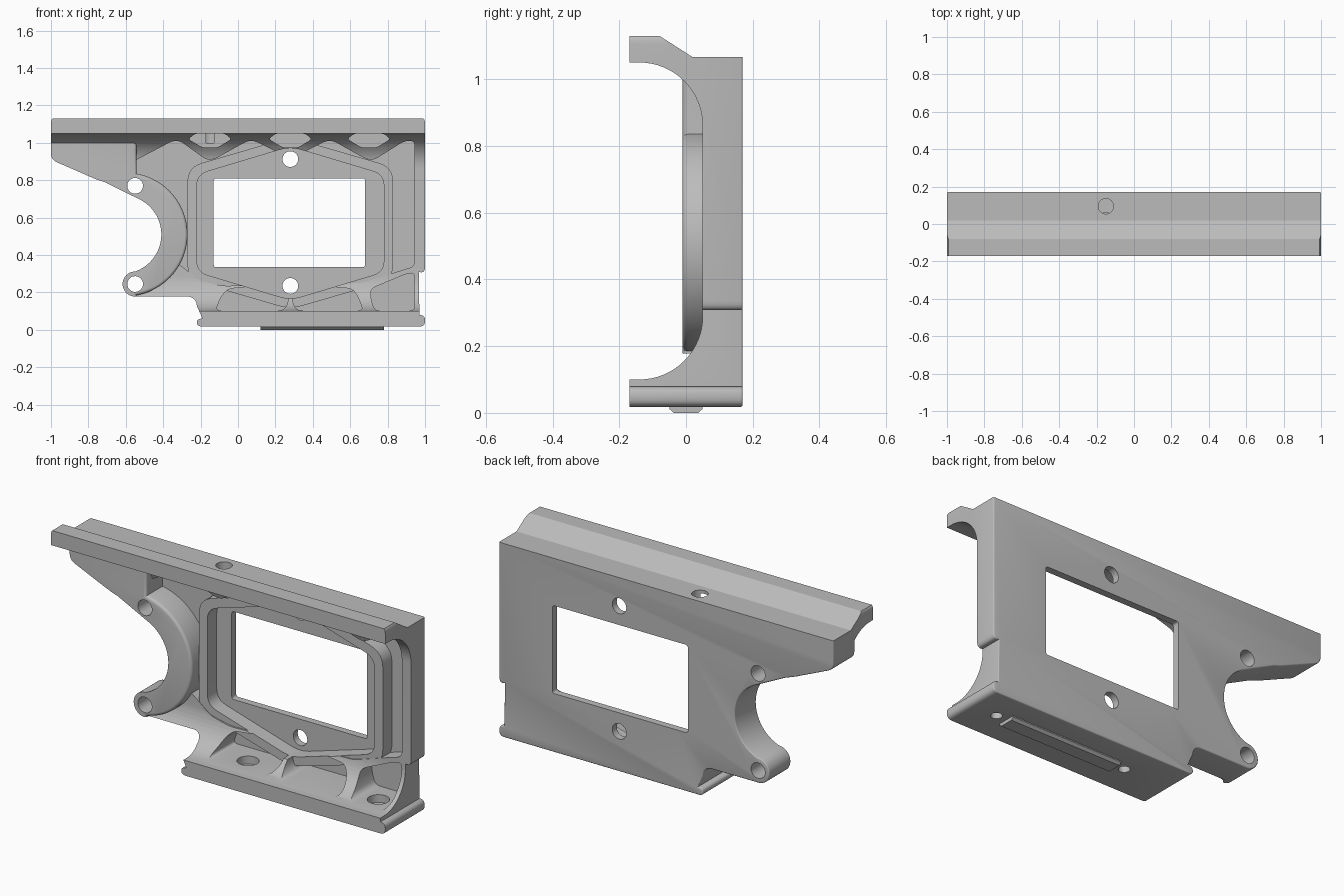
import bpy, bmesh
from math import sin, cos, radians
from mathutils import Vector

if "Cube" in bpy.data.objects:
    bpy.data.objects.remove(bpy.data.objects["Cube"])

grey = bpy.data.materials.new("machined_grey")
grey.use_nodes = True
grey.diffuse_color = (0.5, 0.5, 0.5, 1)
grey.node_tree.nodes["Principled BSDF"].inputs["Base Color"].default_value = (0.5, 0.5, 0.5, 1)


def arc(cx, cy, r, start, end, n=24):
    angles = [radians(start + (end - start) * i / n) for i in range(n + 1)]
    return [(cx + r * cos(a), cy + r * sin(a)) for a in angles]


def circle(cx, cy, r):
    return arc(cx, cy, r, 0, 360, 32)[:-1]


def rounded(points, r, n=6):
    """Round every corner of a polygon with a tangent curve."""
    out = []
    for i, p in enumerate(points):
        p = Vector(p)
        a, b = Vector(points[i - 1]) - p, Vector(points[(i + 1) % len(points)]) - p
        start = p + a.normalized() * min(r, a.length * 0.45)
        end = p + b.normalized() * min(r, b.length * 0.45)
        for k in range(n + 1):
            t = k / n
            out.append(tuple(start * (1 - t) ** 2 + p * 2 * t * (1 - t) + end * t * t))
    return out


def prism(name, points, axis, lo, hi, bevel=0):
    place = {"x": lambda a, b, d: (d, a, b),
             "y": lambda a, b, d: (a, d, b),
             "z": lambda a, b, d: (a, b, d)}[axis]
    bm = bmesh.new()
    low = [bm.verts.new(place(a, b, lo)) for a, b in points]
    high = [bm.verts.new(place(a, b, hi)) for a, b in points]
    rims = [bm.faces.new(low), bm.faces.new(high)]
    for i in range(len(points)):
        bm.faces.new((low[i - 1], low[i], high[i], high[i - 1]))
    bmesh.ops.recalc_face_normals(bm, faces=bm.faces[:])
    if bevel:
        edges = list({e for f in rims for e in f.edges})
        bmesh.ops.bevel(bm, geom=edges, offset=bevel, segments=3,
                        profile=0.5, affect="EDGES", clamp_overlap=True)
    mesh = bpy.data.meshes.new(name)
    bm.to_mesh(mesh)
    bm.free()
    mesh.materials.append(grey)
    ob = bpy.data.objects.new(name, mesh)
    bpy.context.collection.objects.link(ob)
    return ob


def combine(target, tool, operation):
    mod = target.modifiers.new("combine", "BOOLEAN")
    mod.operation, mod.object, mod.solver = operation, tool, "EXACT"
    bpy.context.view_layer.update()
    evaluated = target.evaluated_get(bpy.context.evaluated_depsgraph_get())
    mesh = bpy.data.meshes.new_from_object(evaluated)
    target.modifiers.clear()
    target.data = mesh
    bpy.data.objects.remove(tool)


def cut(points, axis="y", lo=-0.4, hi=0.13):
    combine(frame, prism("cutter", points, axis, lo, hi), "DIFFERENCE")


# Main body: channel section with top rail and bottom flange
section = ([(-0.17, -0.1), (0.3, -0.1), (0.3, 1.066), (0.02, 1.066), (-0.08, 1.13),
            (-0.17, 1.13), (-0.17, 1.05)]
           + arc(-0.14, 0.86, 0.19, 90, 0, 16)
           + arc(-0.14, 0.29, 0.19, 0, -90, 16) + [(-0.17, 0.1)])
frame = prism("frame", section, "x", -1.2, 1.2)

# Lightening pocket around the window frame, zigzag along the top ribs
cut(rounded([(-0.56, 0.9), (-0.35, 1.01), (-0.31, 1.01), (-0.17, 0.91), (-0.13, 0.91),
             (0.05, 1.01), (0.09, 1.01), (0.25, 0.93), (0.31, 0.93), (0.47, 1.01),
             (0.51, 1.01), (0.69, 0.91), (0.73, 0.91), (0.89, 1.01), (0.945, 1.01),
             (0.945, 0.34), (0.88, 0.32), (0.66, 0.25), (-0.08, 0.235),
             (-0.2, 0.26), (-0.3, 0.34), (-0.56, 0.5)], 0.03))

# Three pockets between the bottom ribs
for pocket in (
    [(-0.12, 0.102), (0.24, 0.102), (0.268, 0.14), (0.268, 0.25), (-0.05, 0.22), (-0.09, 0.18)],
    [(0.32, 0.102), (0.67, 0.102), (0.64, 0.18), (0.61, 0.22), (0.292, 0.25), (0.292, 0.14)],
    [(0.73, 0.102), (0.945, 0.102), (0.945, 0.305), (0.9, 0.3), (0.71, 0.22), (0.71, 0.17)],
):
    cut(rounded(pocket, 0.03))

# Small hexagonal reliefs under the rail
for x in (-0.15, 0.28, 0.7):
    cut(rounded([(x - 0.08, 1.049), (x - 0.115, 1.02), (x - 0.04, 0.975),
                 (x + 0.04, 0.975), (x + 0.115, 1.02), (x + 0.08, 1.049)], 0.015), hi=0.06)

# Raised bracket with the curved web and the side arm
bracket = [(-1.3, 0.1), (-0.543, 0.1)] + arc(-0.6, 0.51, 0.33, -80, 80, 40) \
    + [(-0.543, 1.04), (-1.3, 1.04)]
combine(frame, prism("bracket", bracket, "y", -0.01, 0.16, 0.015), "UNION")

# Six-sided rim around the window, its recess and the window
rim = [(-0.27, 0.27), (0.28, 0.11), (0.83, 0.27), (0.83, 0.87), (0.28, 1.03), (-0.27, 0.87)]
recess = [(-0.22, 0.31), (0.28, 0.16), (0.78, 0.31), (0.78, 0.83), (0.28, 0.98), (-0.22, 0.83)]
combine(frame, prism("rim", rounded(rim, 0.08), "y", 0.052, 0.2), "UNION")
cut(rounded(recess, 0.06), hi=0.132)
cut(rounded([(-0.13, 0.335), (0.68, 0.335), (0.68, 0.81), (-0.13, 0.81)], 0.015), hi=0.4)

# Outer silhouette with the half-round opening and the lug
outline = (rounded([(1, 0.3), (1, 1.14), (-1, 1.14), (-1, 0.91), (-0.75, 0.801)], 0.035)
           + arc(-0.62, 0.51, 0.21, 66, -68, 40)
           + arc(-0.55, 0.245, 0.067, 90, 270, 20)
           + [(-0.27, 0.178)] + arc(-0.27, 0.128, 0.05, 80, 0, 8)
           + rounded([(-0.22, 0.06), (-0.22, 0.018), (1, 0.018), (1, 0.08)], 0.03))
combine(frame, prism("outline", outline, "y", -0.4, 0.17, 0.01), "INTERSECT")

# Through holes front to back
for x, z in ((-0.55, 0.77), (-0.55, 0.245), (0.28, 0.913), (0.28, 0.235)):
    cut(circle(x, z, 0.042), hi=0.4)

# Flange screw holes with counterbores, and the blind hole in the top
for x in (0.06, 0.84):
    cut(circle(x, 0, 0.028), "z", -0.1, 0.15)
    cut(circle(x, 0, 0.055), "z", 0.06, 0.15)
cut(circle(-0.15, 0.095, 0.041), "z", 1.0, 1.2)

# Locating bar under the flange
key = prism("locating_bar", [(-0.05, 0.025), (0.05, 0.025), (0.05, 0.012), (0.037, 0),
                             (-0.037, 0), (-0.05, 0.012)], "x", 0.12, 0.78)

for ob in (frame, key):
    bpy.ops.object.select_all(action="DESELECT")
    ob.select_set(True)
    bpy.context.view_layer.objects.active = ob
    bpy.ops.object.shade_smooth_by_angle(angle=radians(32))
